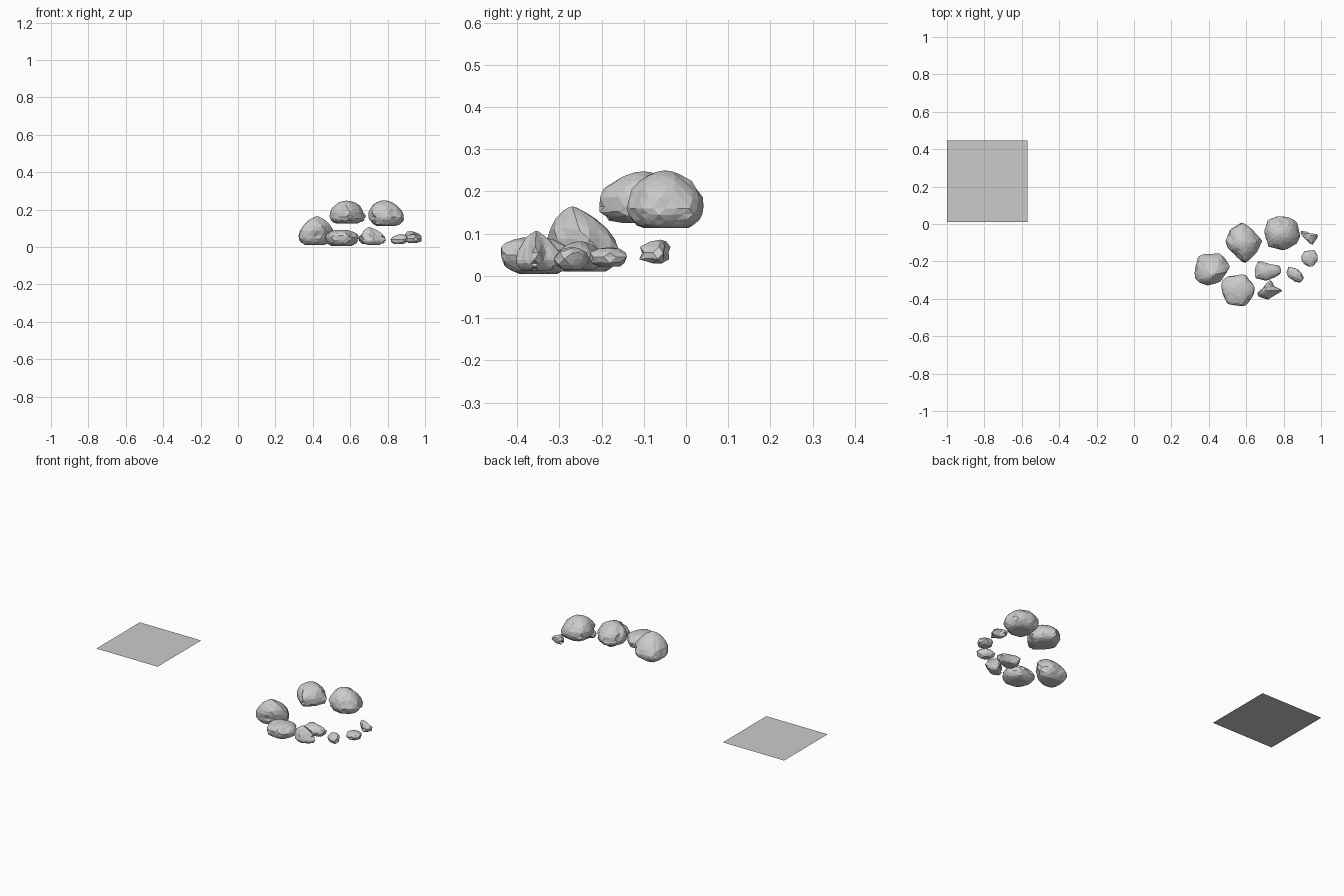
import bpy, bmesh, math, random
from mathutils import Vector

if "Cube" in bpy.data.objects:
    bpy.data.objects.remove(bpy.data.objects["Cube"])


def edge_radius(poly, c, a):
    # distance from c to the outline in direction a
    d = Vector((math.cos(a), math.sin(a)))
    best = 0
    for i, p in enumerate(poly):
        p, q = Vector(p) - c, Vector(poly[(i + 1) % len(poly)]) - c
        e = q - p
        den = d.x * e.y - d.y * e.x
        if abs(den) < 1e-9:
            continue
        t = (p.x * e.y - p.y * e.x) / den
        s = (p.x * d.y - p.y * d.x) / den
        if t > 0 and -1e-6 <= s <= 1 + 1e-6:
            best = max(best, t)
    return best


def rock(name, outline, z0, zw, peak, power, seed, detail=3):
    # zw = height of the widest section, power = how pointed the top is
    rng = random.Random(seed)
    c = sum((Vector(p) for p in outline), Vector((0, 0))) / len(outline)
    bm = bmesh.new()
    bmesh.ops.create_icosphere(bm, subdivisions=detail, radius=1)
    # chip flat facets off the ball
    for _ in range(9):
        n = Vector((rng.uniform(-1, 1), rng.uniform(-1, 1), rng.uniform(-.8, .9))).normalized()
        for v in bm.verts:
            over = v.co.dot(n) - 0.93
            if over > 0:
                v.co -= n * over
    for v in bm.verts:
        x, y, z = v.co
        r = min(math.hypot(x, y), 1)
        a = math.atan2(y, x)
        R = edge_radius(outline, c, a) * (1 + rng.uniform(-.025, .025))
        if z >= 0:
            r = r ** power
            mid = c.lerp(Vector(peak[:2]), z)
            h = zw + (peak[2] - zw) * z
        else:
            r = r ** 0.8
            mid = c
            h = zw + (zw - z0) * max(z, -.85) / .85
        v.co = (mid.x + math.cos(a) * R * r, mid.y + math.sin(a) * R * r, h)
    me = bpy.data.meshes.new(name)
    bm.to_mesh(me)
    bm.free()
    ob = bpy.data.objects.new(name, me)
    bpy.context.collection.objects.link(ob)


# flat ground tile
bpy.ops.mesh.primitive_plane_add(size=1, location=(-.785, .228, 0))
tile = bpy.context.object
tile.name = "ground_tile"
tile.scale = (.43, .435, 1)

# large boulders
rock("boulder_left", [(.32, -.25), (.34, -.17), (.40, -.155), (.465, -.16), (.515, -.225),
     (.455, -.31), (.38, -.325), (.33, -.30)], .01, .06, (.42, -.27, .165), 1.5, 1)
rock("boulder_front", [(.465, -.35), (.47, -.30), (.51, -.275), (.60, -.27), (.65, -.34),
     (.635, -.385), (.595, -.44), (.50, -.43)], .005, .05, (.55, -.36, .092), .85, 2)
rock("boulder_back", [(.485, -.095), (.51, -.02), (.58, .01), (.635, -.03), (.685, -.09),
     (.66, -.15), (.595, -.215), (.51, -.14)], .125, .165, (.58, -.10, .248), 1.1, 3)
rock("boulder_right", [(.695, -.035), (.72, .025), (.785, .045), (.87, .02), (.89, -.065),
     (.87, -.11), (.80, -.14), (.72, -.125)], .113, .16, (.78, -.05, .25), 1.1, 4)

# small stones
rock("stone_middle", [(.645, -.24), (.665, -.195), (.71, -.21), (.78, -.225), (.79, -.265),
     (.71, -.305), (.65, -.29)], .015, .045, (.70, -.25, .082), 1.1, 5)
rock("stone_pointed", [(.66, -.37), (.695, -.34), (.73, -.295), (.755, -.335), (.80, -.355),
     (.755, -.38), (.715, -.405), (.67, -.39)], .012, .038, (.70, -.355, .107), 1.5, 6)
rock("stone_oval", [(.81, -.245), (.83, -.225), (.88, -.245), (.91, -.285), (.90, -.315),
     (.86, -.31), (.82, -.28)], .015, .04, (.87, -.27, .07), 1, 7, 2)
rock("stone_wedge", [(.89, -.175), (.915, -.14), (.965, -.14), (.99, -.185), (.95, -.235),
     (.90, -.21)], .022, .045, (.935, -.18, .068), .9, 8, 2)
rock("stone_chip", [(.89, -.05), (.905, -.03), (.935, -.05), (.998, -.055), (.98, -.075),
     (.955, -.12), (.92, -.085)], .03, .055, (.92, -.06, .086), 1.1, 9, 2)
